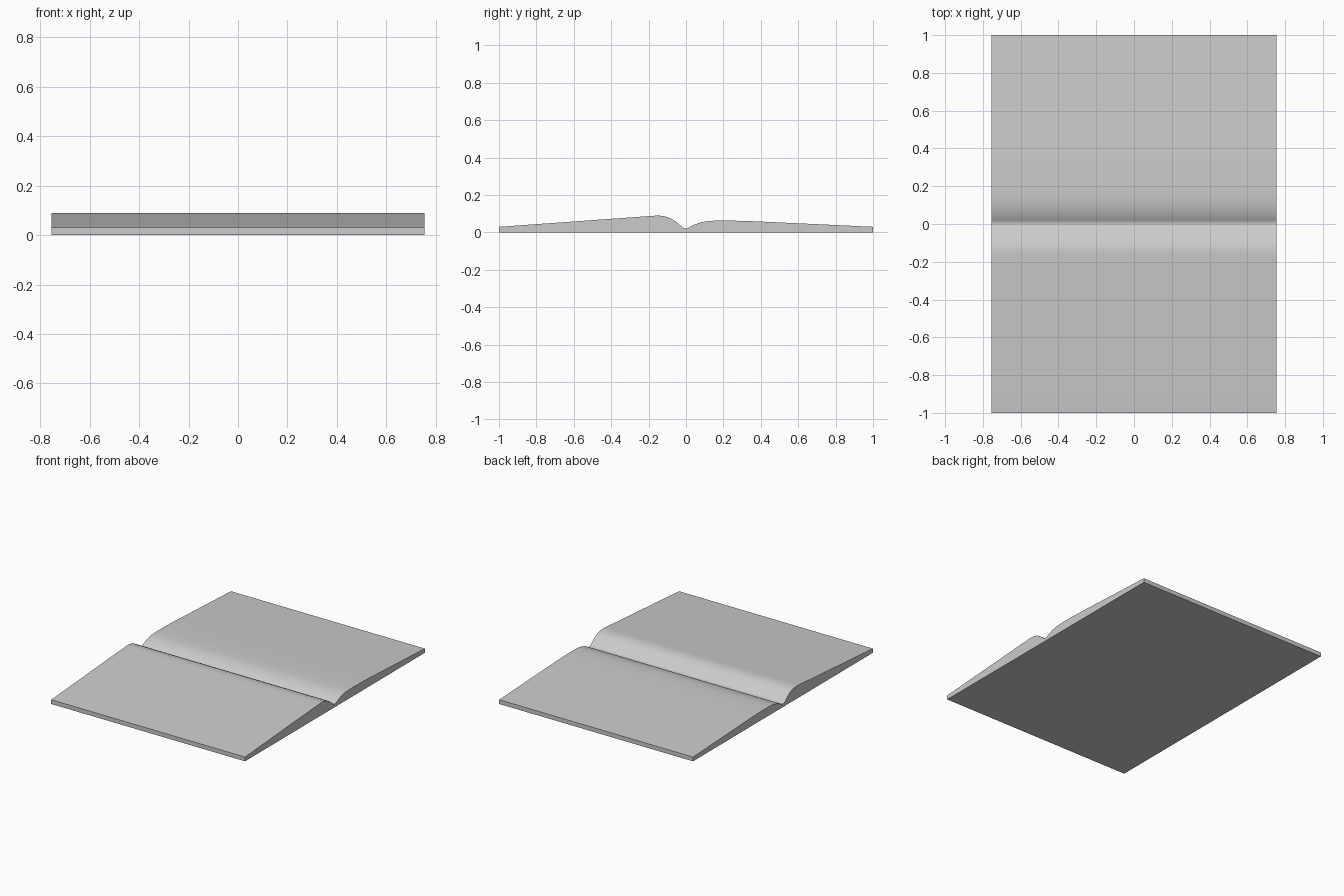
import bpy, bmesh, math

cube = bpy.data.objects.get("Cube")
if cube:
    bpy.data.objects.remove(cube, do_unlink=True)

# Plain grey material
grey = bpy.data.materials.new("mid_grey")
grey.use_nodes = True
COLOUR = (0.6, 0.6, 0.6, 1)
grey.diffuse_color = COLOUR
grey.node_tree.nodes["Principled BSDF"].inputs["Base Color"].default_value = COLOUR

HALF_WIDTH = 0.755

# Top outline (y, z): long ramp, rounded crest, narrow groove, lower ramp
TOP = [(-1, .03), (-.2, .087), (-.17, .089), (-.145, .09), (-.12, .087),
       (-.095, .081), (-.07, .069), (-.045, .051), (-.02, .029), (-.008, .022),
       (.008, .022), (.02, .029), (.04, .04), (.065, .049), (.09, .056),
       (.12, .061), (.16, .063), (.22, .063), (.3, .062), (.4, .058), (1, .03)]

# Extrude the closed outline across the width
bm = bmesh.new()
outline = [(-1, 0)] + TOP + [(1, 0)]
face = bm.faces.new([bm.verts.new((-HALF_WIDTH, y, z)) for y, z in outline])
result = bmesh.ops.extrude_face_region(bm, geom=[face])
moved = [v for v in result["geom"] if isinstance(v, bmesh.types.BMVert)]
bmesh.ops.translate(bm, verts=moved, vec=(2 * HALF_WIDTH, 0, 0))
bmesh.ops.recalc_face_normals(bm, faces=bm.faces)

mesh = bpy.data.meshes.new("grooved_slab")
bm.to_mesh(mesh)
bm.free()
mesh.materials.append(grey)
slab = bpy.data.objects.new("grooved_slab", mesh)
bpy.context.collection.objects.link(slab)

# Smooth curves, crisp outer edges
bpy.ops.object.select_all(action="DESELECT")
slab.select_set(True)
bpy.context.view_layer.objects.active = slab
bpy.ops.object.shade_smooth_by_angle(angle=math.radians(40))
